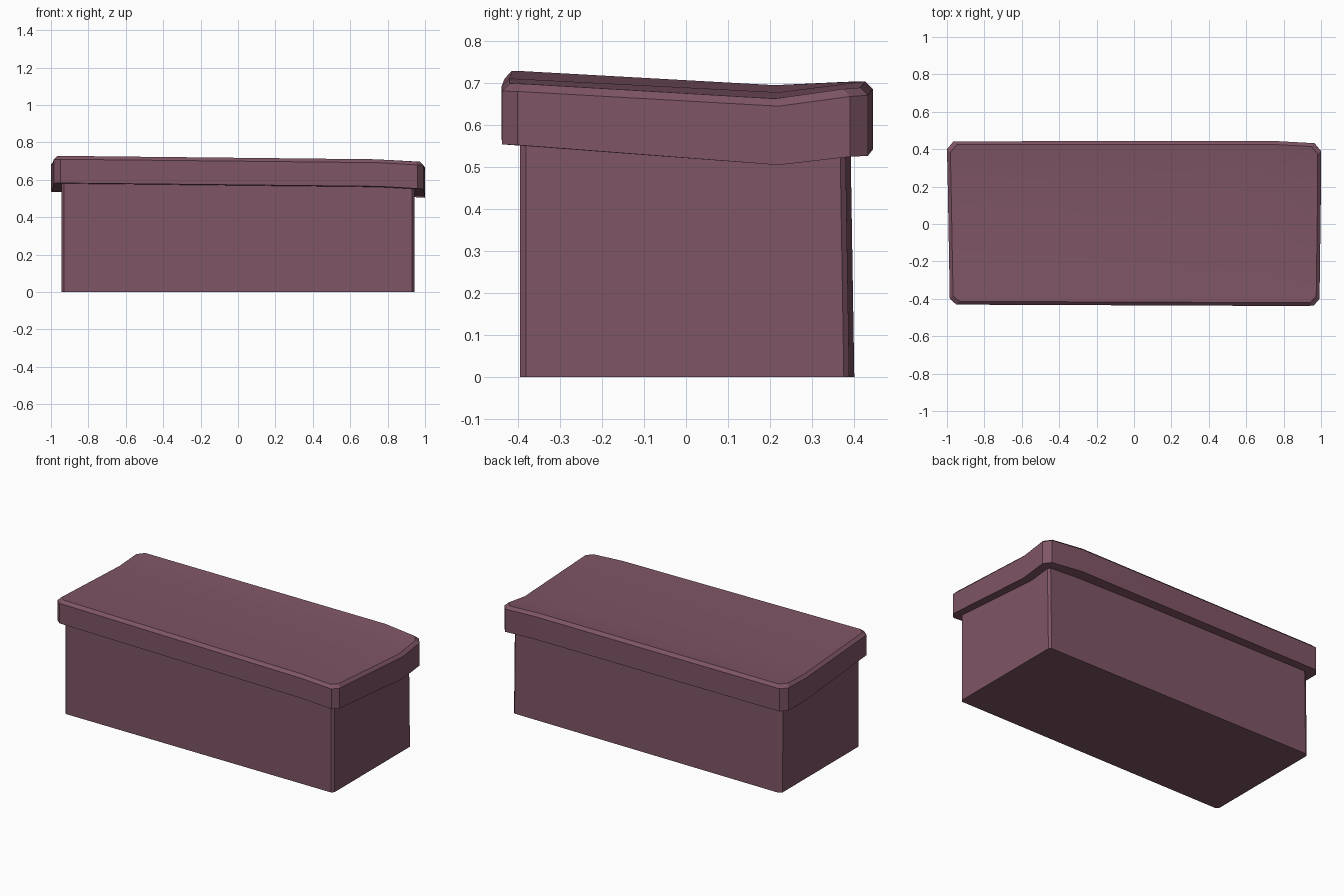
import bpy, bmesh
from mathutils import Vector
from math import radians

if "Cube" in bpy.data.objects:
    bpy.data.objects.remove(bpy.data.objects["Cube"])

mat = bpy.data.materials.new("dusty_plum")
mat.diffuse_color = (0.21, 0.09, 0.13, 1)
mat.use_nodes = True
mat.node_tree.nodes["Principled BSDF"].inputs["Base Color"].default_value = mat.diffuse_color


def finish(name, bm):
    bmesh.ops.recalc_face_normals(bm, faces=bm.faces)
    me = bpy.data.meshes.new(name)
    bm.to_mesh(me)
    bm.free()
    ob = bpy.data.objects.new(name, me)
    bpy.context.collection.objects.link(ob)
    me.materials.append(mat)
    bpy.ops.object.select_all(action='DESELECT')
    ob.select_set(True)
    bpy.context.view_layer.objects.active = ob
    bpy.ops.object.shade_smooth_by_angle(angle=radians(20))
    return ob


def bridge(bm, lower, upper):
    n = len(lower)
    for i in range(n):
        j = (i + 1) % n
        bm.faces.new((lower[i], lower[j], upper[j], upper[i]))


# Box body: chamfered corners, back wall leaning slightly inwards
body_outline = [(-0.93, -0.395), (0.93, -0.395), (0.943, -0.38), (0.943, 0.375),
                (0.93, 0.388), (-0.92, 0.40), (-0.945, 0.385), (-0.945, -0.38)]
bm = bmesh.new()
base = [bm.verts.new((x, y, 0)) for x, y in body_outline]
top = [bm.verts.new((x, y - (0.01 if y > 0 else 0), 0.62)) for x, y in body_outline]
bridge(bm, base, top)
bm.faces.new(base)
bm.faces.new(top)
finish("box_body", bm)

# Warped lid: outline with one bend point on each side, (x, y, top height)
lid_outline = [(0.75, -0.438, 0.710), (0.96, -0.437, 0.698), (0.992, -0.40, 0.697),
               (1.0, 0.22, 0.662), (1.0, 0.39, 0.685), (0.965, 0.432, 0.688),
               (0.75, 0.444, 0.703), (-0.965, 0.442, 0.703), (-1.0, 0.40, 0.702),
               (-0.996, 0.22, 0.694), (-0.985, -0.40, 0.727), (-0.95, -0.431, 0.728)]
CENTRE = (0.75, 0.22, 0.677)
BEVEL = 0.018


def lid_bottom(p):
    x, y, z = p
    return (x, y, z - 0.145 - 0.02 * (y + 0.42))


def lid_inset(p):
    # pull towards the middle, equally from ends and sides
    x, y, z = p
    return (x * (1 - BEVEL), y * (1 - BEVEL / 0.44), z)


def cap(bm, ring, centre):
    # four panels meeting at the bend lines
    c = bm.verts.new(centre)
    for k in range(0, 12, 3):
        bm.faces.new([c] + [ring[(k + i) % 12] for i in range(4)])


bm = bmesh.new()
low = [bm.verts.new(lid_bottom(p)) for p in lid_outline]
rim = [bm.verts.new((x, y, z - BEVEL)) for x, y, z in lid_outline]
crown = [bm.verts.new(lid_inset(p)) for p in lid_outline]
bridge(bm, low, rim)
bridge(bm, rim, crown)
cap(bm, crown, CENTRE)
cap(bm, low, lid_bottom(CENTRE))
finish("lid", bm)
